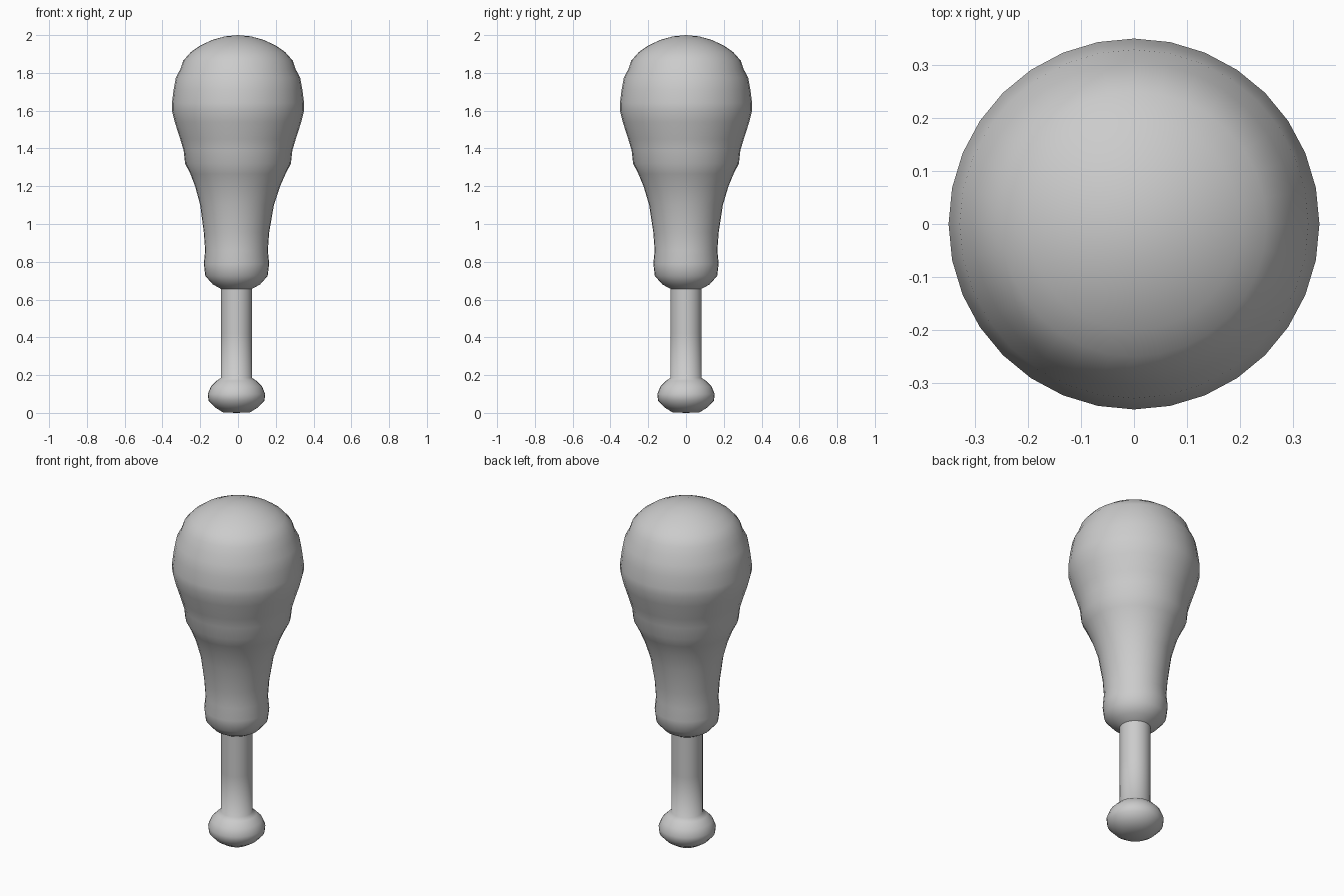
import bpy, bmesh
from math import cos, sin, pi

if "Cube" in bpy.data.objects:
    bpy.data.objects.remove(bpy.data.objects["Cube"])

SEGMENTS = 32


def lathe(name, profile):
    """Turn (radius, z, x offset) points into a smooth round part; radius 0 makes a pole."""
    bm = bmesh.new()
    rings = []
    for r, z, dx in profile:
        if r == 0:
            rings.append([bm.verts.new((dx, 0, z))] * SEGMENTS)
        else:
            rings.append([bm.verts.new((dx + r * cos(2 * pi * i / SEGMENTS),
                                        r * sin(2 * pi * i / SEGMENTS), z))
                          for i in range(SEGMENTS)])
    for low, high in zip(rings, rings[1:]):
        for i in range(SEGMENTS):
            j = (i + 1) % SEGMENTS
            corners = list(dict.fromkeys((low[i], low[j], high[j], high[i])))
            bm.faces.new(corners)
    bmesh.ops.recalc_face_normals(bm, faces=bm.faces)
    for face in bm.faces:
        face.smooth = True
    mesh = bpy.data.meshes.new(name)
    bm.to_mesh(mesh)
    bm.free()
    obj = bpy.data.objects.new(name, mesh)
    bpy.context.collection.objects.link(obj)
    return obj


# Bone: rounded knob with a flat foot and a straight shaft
D = -0.008
lathe("bone", [
    (0, 0, D), (0.072, 0.003, D), (0.115, 0.03, D), (0.148, 0.065, D),
    (0.152, 0.10, D), (0.135, 0.14, D), (0.105, 0.17, D), (0.083, 0.185, D),
    (0.083, 0.42, D), (0.083, 0.66, D),
])

# Meat: small collar above the bone, swelling to a rounded head
lathe("meat", [
    (0.083, 0.657, D), (0.125, 0.68, D), (0.165, 0.725, D), (0.173, 0.79, D),
    (0.166, 0.86, D), (0.173, 0.955, D), (0.195, 1.10, -0.005),
    (0.225, 1.20, -0.002), (0.252, 1.265, 0), (0.280, 1.32, 0),
    (0.288, 1.39, 0), (0.306, 1.45, 0), (0.335, 1.54, 0), (0.350, 1.60, 0),
    (0.350, 1.64, 0), (0.341, 1.71, 0), (0.329, 1.775, 0), (0.305, 1.82, 0),
    (0.290, 1.865, 0), (0.250, 1.91, 0), (0.200, 1.945, 0),
    (0.135, 1.975, 0), (0.070, 1.993, 0), (0, 2.0, 0),
])
